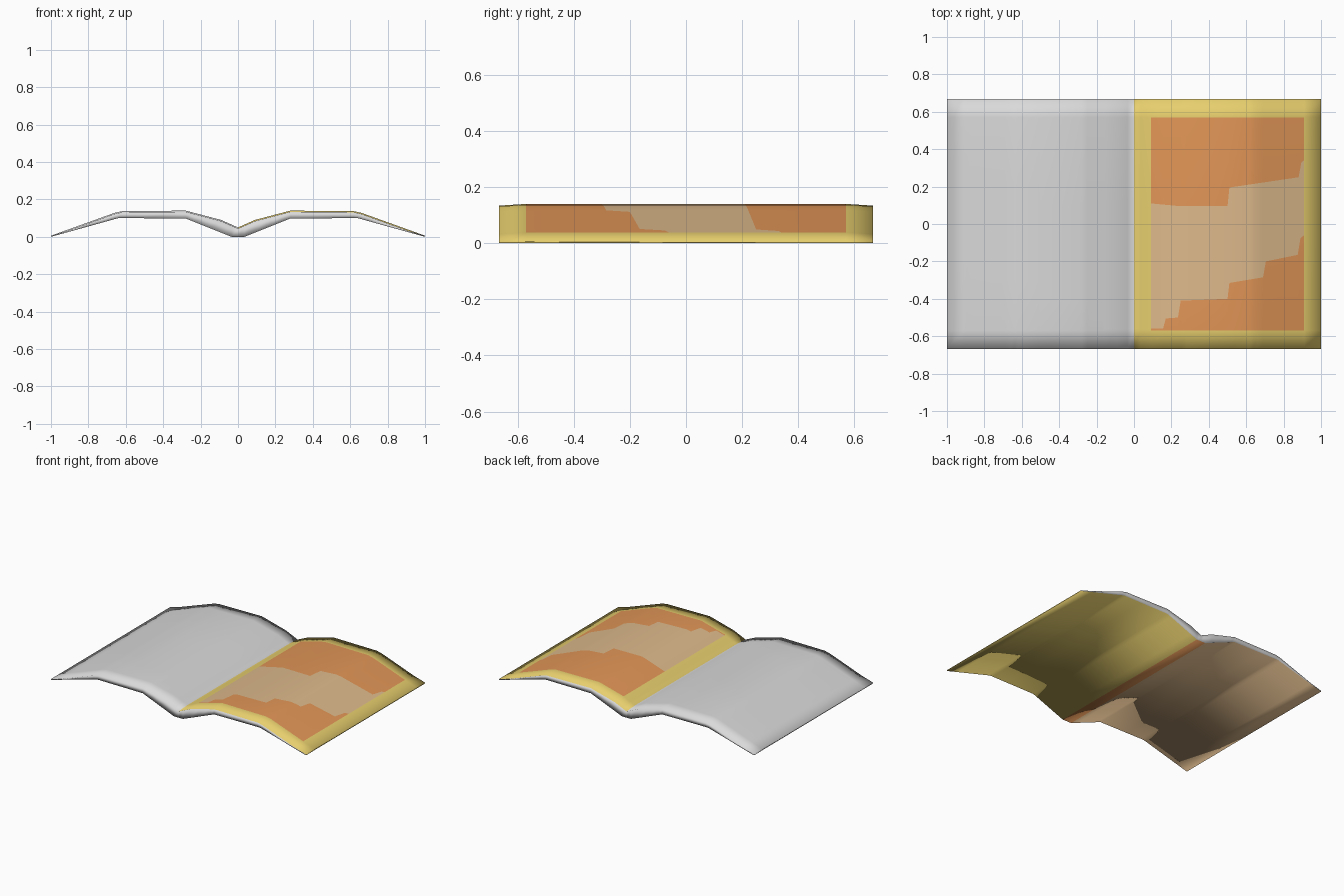
import bpy, bmesh

if "Cube" in bpy.data.objects:
    bpy.data.objects.remove(bpy.data.objects["Cube"])

W, H = 1.0, 0.667            # half width and half depth of the open book
IN, OUT, EDGE = 0.09, 0.91, 0.57   # limits of the picture on the right page


def mat(name, r, g, b):
    lin = lambda c: (c / 255 / 12.92) if c < 10 else ((c / 255 + 0.055) / 1.055) ** 2.4
    m = bpy.data.materials.new(name)
    m.diffuse_color = (lin(r), lin(g), lin(b), 1)
    m.use_nodes = True
    m.node_tree.nodes["Principled BSDF"].inputs["Base Color"].default_value = m.diffuse_color
    return m


GREY, YELLOW, ORANGE, TAN = range(4)
mats = [mat("page_grey", 218, 218, 218), mat("border_yellow", 236, 211, 112),
        mat("picture_orange", 226, 150, 87), mat("path_tan", 222, 186, 140)]


def lerp(pts, x):
    """Piecewise linear curve through (x, value) points, clamped."""
    if x <= pts[0][0]:
        return pts[0][1]
    for (a, va), (b, vb) in zip(pts, pts[1:]):
        if x <= b:
            return va + (vb - va) * (x - a) / (b - a)
    return pts[-1][1]


# Half profiles of the book (mirrored about x = 0)
top = [(0, 0.05), (0.09, 0.09), (0.28, 0.14), (0.62, 0.137), (0.66, 0.128), (W, 0.006)]
bottom = [(0, 0), (0.035, 0), (0.28, 0.098), (0.64, 0.1), (W, 0)]
# Lower and upper outline of the pale path across the picture
low = [(0.09, -0.56), (0.155, -0.56), (0.17, -0.505), (0.235, -0.5), (0.25, -0.41),
       (0.5, -0.4), (0.51, -0.315), (0.69, -0.285), (0.705, -0.2), (0.875, -0.165),
       (0.89, -0.075), (0.91, -0.06)]
high = [(0.09, 0.11), (0.25, 0.095), (0.5, 0.095), (0.51, 0.195), (0.88, 0.25), (0.895, 0.33),
        (0.91, 0.34)]

half = sorted({p[0] for c in (top, bottom, low, high) for p in c})
xs = [-x for x in reversed(half) if x > 0] + half

bm = bmesh.new()
upper, under = [], []
for x in xs:
    a = abs(x)
    z = lerp(top, a)
    dip = 0.006 if a < W else 0.0      # page ends sag slightly
    ys = [-H, -EDGE, lerp(low, a), lerp(high, a), EDGE, H]
    upper.append([bm.verts.new((x, y, z - (dip if abs(y) == H else 0))) for y in ys])
    under.append([bm.verts.new((x, y, lerp(bottom, a))) for y in (-H, H)])


def face(verts, colour):
    f = bm.faces.new(verts)
    f.material_index = colour
    f.smooth = True


for i in range(len(xs) - 1):
    u, v, p, q = upper[i], upper[i + 1], under[i], under[i + 1]
    xm = (xs[i] + xs[i + 1]) / 2
    # page surface, picture and path
    for j in range(5):
        colour = GREY
        if xm > 0:
            inside = IN < xm < OUT and 0 < j < 4
            colour = (TAN if j == 2 else ORANGE) if inside else YELLOW
        face([u[j], v[j], v[j + 1], u[j + 1]], colour)
    # cover underside with the spine strip
    face([p[0], p[1], q[1], q[0]], ORANGE if abs(xm) < 0.035 else YELLOW if xm > 0 else TAN)
    # page edges, front and back
    face([p[0], q[0], v[0], u[0]], GREY)
    face([q[1], p[1], u[5], v[5]], GREY)

# thin outer edges
face(under[0][::-1] + upper[0], GREY)
face(under[-1] + upper[-1][::-1], YELLOW)
bmesh.ops.recalc_face_normals(bm, faces=bm.faces)

mesh = bpy.data.meshes.new("open_book")
bm.to_mesh(mesh)
bm.free()
for m in mats:
    mesh.materials.append(m)
bpy.context.collection.objects.link(bpy.data.objects.new("open_book", mesh))
